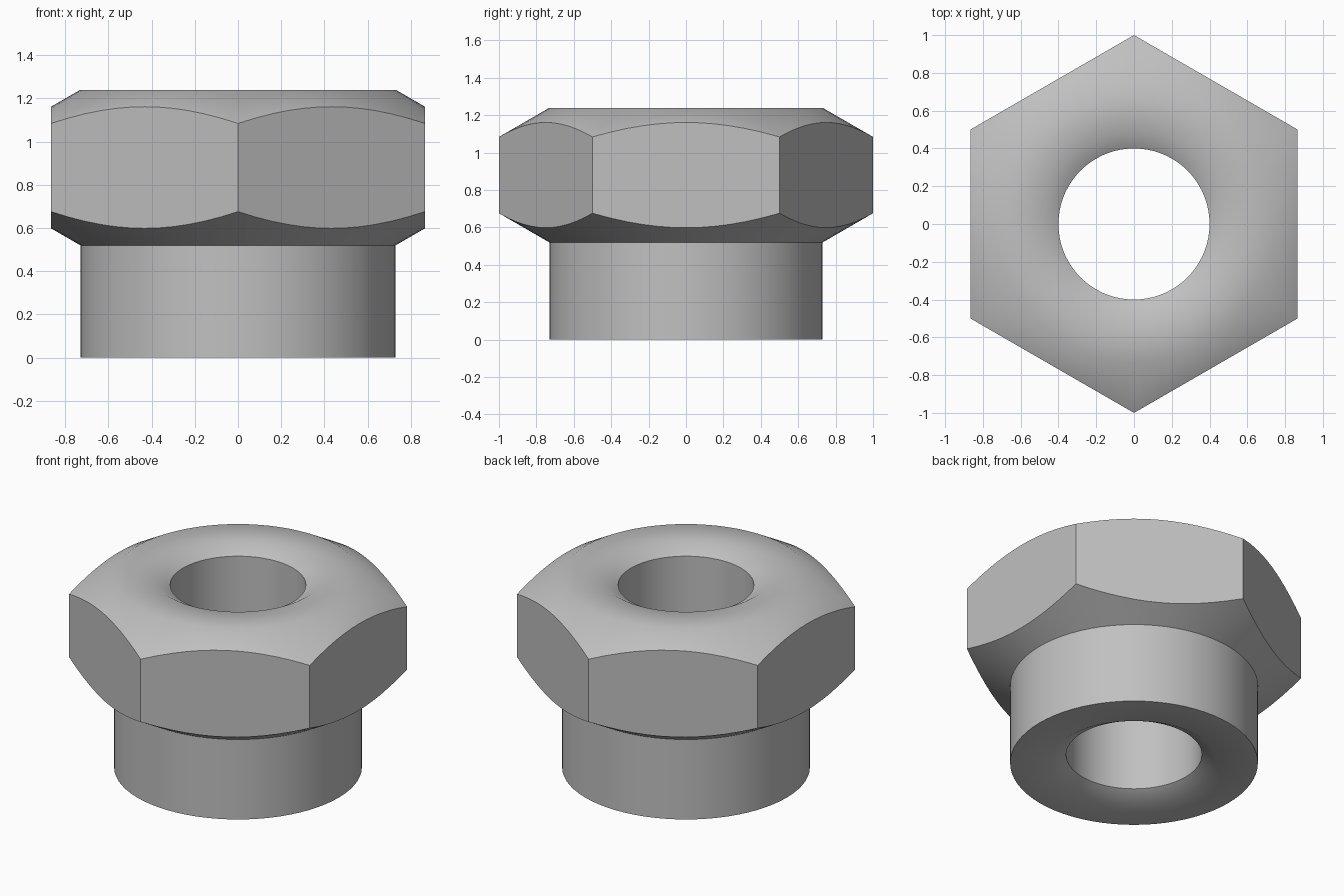
import bpy, bmesh
from math import cos, sin, pi, tan, radians

cube = bpy.data.objects.get("Cube")
if cube:
    bpy.data.objects.remove(cube, do_unlink=True)

SEGMENTS = 72
COLLAR, BORE, BORE_RIM = 0.73, 0.40, 0.495
BASE, TOP = 0.52, 1.24
SLOPE = tan(radians(30))
BEVEL = (BORE_RIM - BORE) * SLOPE

# Plain steel
steel = bpy.data.materials.new("steel grey")
steel.use_nodes = True
colour = (0.53, 0.53, 0.53, 1)
steel.diffuse_color = colour
steel.node_tree.nodes["Principled BSDF"].inputs["Base Color"].default_value = colour


def hex_radius(a):
    """Distance to a unit hexagon with corners on the y axis."""
    return cos(pi / 6) / cos((a + pi / 6) % (pi / 3) - pi / 6)


def section(a):
    """Closed profile at angle a: collar, chamfered hexagon, bore."""
    r = hex_radius(a)
    rise = (r - COLLAR) * SLOPE
    return [(BORE_RIM, 0), (COLLAR, 0), (COLLAR, BASE),
            (r, BASE + rise), (r, TOP - rise),
            (COLLAR, TOP), (BORE_RIM, TOP),
            (BORE, TOP - BEVEL), (BORE, BEVEL)]


# Sweep the changing section around the axis
bm = bmesh.new()
rings = []
for i in range(SEGMENTS):
    a = 2 * pi * i / SEGMENTS
    rings.append([bm.verts.new((r * cos(a), r * sin(a), z)) for r, z in section(a)])
for i, here in enumerate(rings):
    there = rings[(i + 1) % SEGMENTS]
    for j in range(len(here)):
        k = (j + 1) % len(here)
        bm.faces.new((here[j], there[j], there[k], here[k]))
bmesh.ops.recalc_face_normals(bm, faces=bm.faces)

mesh = bpy.data.meshes.new("hex_bushing")
bm.to_mesh(mesh)
bm.free()
mesh.materials.append(steel)
bushing = bpy.data.objects.new("hex_bushing", mesh)
bpy.context.collection.objects.link(bushing)

# Smooth round walls and shallow chamfers, crisp hexagon edges
bpy.ops.object.select_all(action="DESELECT")
bushing.select_set(True)
bpy.context.view_layer.objects.active = bushing
bpy.ops.object.shade_smooth_by_angle(angle=radians(35))
